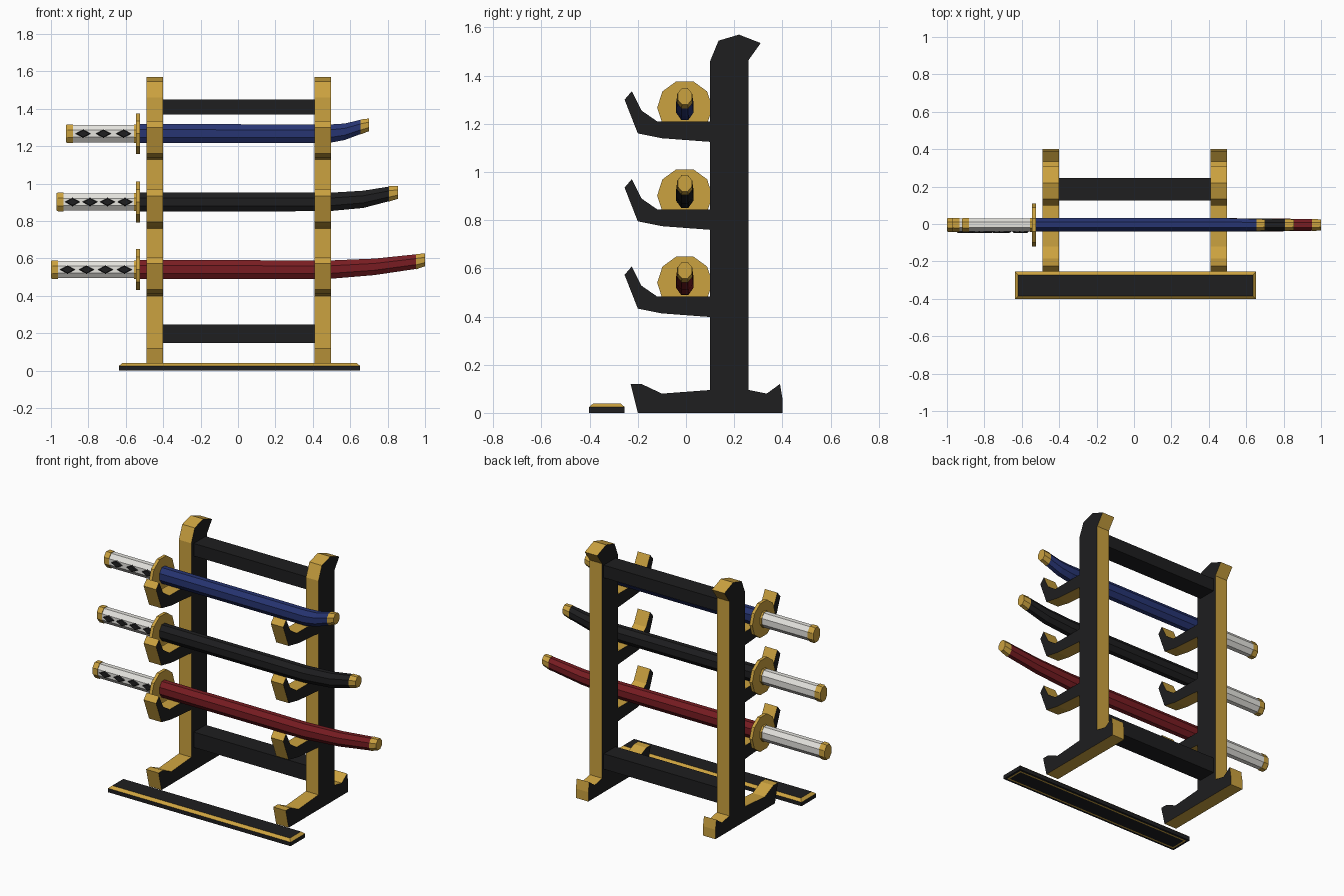
import bpy, bmesh, math
from mathutils import Matrix, Vector

if "Cube" in bpy.data.objects:
    bpy.data.objects.remove(bpy.data.objects["Cube"])


def mat(name, rgb):
    m = bpy.data.materials.new(name)
    m.diffuse_color = (*rgb, 1)
    m.use_nodes = True
    m.node_tree.nodes["Principled BSDF"].inputs["Base Color"].default_value = m.diffuse_color
    return m


GOLD = mat("gold", (0.60, 0.36, 0.05))
BLACK = mat("black lacquer", (0.013, 0.013, 0.014))
WHITE = mat("white wrap", (0.78, 0.77, 0.73))
BLUE = mat("blue lacquer", (0.02, 0.035, 0.17))
RED = mat("red lacquer", (0.19, 0.012, 0.016))
YC = -0.005  # sword axis


def finish(bm, name, mats):
    bmesh.ops.recalc_face_normals(bm, faces=bm.faces)
    me = bpy.data.meshes.new(name)
    bm.to_mesh(me)
    bm.free()
    for m in mats:
        me.materials.append(m)
    ob = bpy.data.objects.new(name, me)
    bpy.context.collection.objects.link(ob)
    return ob


def box(name, x, y, z, m):
    bm = bmesh.new()
    size = (x[1] - x[0], y[1] - y[0], z[1] - z[0])
    mid = (sum(x) / 2, sum(y) / 2, sum(z) / 2)
    bmesh.ops.create_cube(bm, size=1, matrix=Matrix.Translation(mid) @ Matrix.Diagonal((*size, 1)))
    return finish(bm, name, [m])


def loft(name, rings, mats, sides=8, slots=None):
    """Skin polygon sections along x; each ring is (x, z, half_y, half_z)."""
    bm = bmesh.new()
    loops = []
    for x, z, ry, rz in rings:
        k = 1 / math.cos(math.pi / sides)
        angs = [(i + 0.5) * math.tau / sides + (math.pi / 2 if sides == 10 else 0) for i in range(sides)]
        loops.append([bm.verts.new((x, YC + ry * k * math.cos(a), z + rz * k * math.sin(a))) for a in angs])
    for s, (a, b) in enumerate(zip(loops, loops[1:])):
        for i in range(sides):
            j = (i + 1) % sides
            bm.faces.new((a[i], a[j], b[j], b[i])).material_index = slots[s] if slots else 0
    bm.faces.new(loops[0]).material_index = slots[0] if slots else 0
    bm.faces.new(loops[-1]).material_index = slots[-1] if slots else 0
    return finish(bm, name, mats)


SWORD_Z = [1.267, 0.902, 0.54]

# Side frames: one profile with feet, hooks and curled top
profile = [(-0.20, 0), (-0.23, 0.12), (-0.185, 0.12), (-0.10, 0.08), (0.10, 0.095)]
hook = [(0.10, -0.142), (-0.10, -0.127), (-0.20, -0.107), (-0.255, 0.033),
        (-0.225, 0.068), (-0.185, -0.012), (-0.12, -0.057), (0.10, -0.057)]
for zc in reversed(SWORD_Z):
    profile += [(y, zc + dz) for y, dz in hook]
profile += [(0.10, 1.46), (0.135, 1.545), (0.22, 1.57), (0.31, 1.535), (0.26, 1.465),
            (0.26, 0.095), (0.335, 0.08), (0.39, 0.12), (0.40, 0.06), (0.40, 0)]
for name, x in (("left_frame", -0.488), ("right_frame", 0.41)):
    bm = bmesh.new()
    face = bm.faces.new([bm.verts.new((x, y, z)) for y, z in profile])
    ext = bmesh.ops.extrude_face_region(bm, geom=[face], use_keep_orig=True)
    moved = [v for v in ext["geom"] if isinstance(v, bmesh.types.BMVert)]
    bmesh.ops.translate(bm, verts=moved, vec=(0.088, 0, 0))
    bm.normal_update()
    for f in bm.faces:
        f.material_index = 1 if len(f.verts) > 4 else 0
    finish(bm, name, [GOLD, BLACK])

# Cross bars
box("top_bar", (-0.405, 0.415), (0.125, 0.245), (1.37, 1.45), BLACK)
box("lower_bar", (-0.405, 0.415), (0.125, 0.245), (0.148, 0.246), BLACK)

# Front plaque: black slab, gold sloped rim, black top and gold inlay underneath
bm = bmesh.new()
levels = []
for z, inset in ((0, 0), (0.025, 0), (0.04, 0.018)):
    x0, x1, y0, y1 = -0.637 + inset, 0.653 - inset, -0.402 + inset, -0.255 - inset
    levels.append([bm.verts.new((x, y, z)) for x, y in ((x0, y0), (x1, y0), (x1, y1), (x0, y1))])
for s in range(2):
    for i in range(4):
        j = (i + 1) % 4
        f = bm.faces.new((levels[s][i], levels[s][j], levels[s + 1][j], levels[s + 1][i]))
        f.material_index = s
bottom = bm.faces.new(levels[0][::-1])
bm.faces.new(levels[2])
bm.normal_update()
bmesh.ops.inset_region(bm, faces=[bottom], thickness=0.02)
ring = bmesh.ops.inset_region(bm, faces=[bottom], thickness=0.015)
for f in ring["faces"]:
    f.material_index = 1
finish(bm, "front_plaque", [BLACK, GOLD])

# Swords: name, colour, handle end, diamond count, scabbard sections past the rack (x, dz, ry, rz)
swords = [
    ("upper", BLUE, -0.92, 3, [(0.57, 0.01, 0.035, 0.044), (0.655, 0.036, 0.031, 0.038), (0.70, 0.047, 0.029, 0.034)]),
    ("middle", BLACK, -0.97, 4, [(0.67, 0.014, 0.035, 0.046), (0.808, 0.043, 0.031, 0.039), (0.855, 0.051, 0.029, 0.034)]),
    ("lower", RED, -1.0, 4, [(0.73, 0.015, 0.035, 0.044), (0.953, 0.043, 0.031, 0.039), (1.0, 0.052, 0.029, 0.034)]),
]
for (name, colour, end, count, tip), zc in zip(swords, SWORD_Z):
    # Curved scabbard body
    body = [(-0.53, zc, 0.036, 0.051), (0.27, zc, 0.036, 0.05), (0.49, zc, 0.036, 0.049)]
    curve = [(x, zc + dz, ry, rz) for x, dz, ry, rz in tip]
    loft(name + "_scabbard", body + curve[:2], [colour])

    # Gold scabbard cap
    x, z, ry, rz = curve[1]
    loft(name + "_scabbard_cap", [(x, z, ry + 0.002, rz + 0.002), curve[2]], [GOLD])

    # Guard disc
    loft(name + "_guard", [(-0.545, zc, 0.109, 0.109), (-0.525, zc, 0.109, 0.109)], [GOLD], sides=10)

    # Handle, collar and pommel
    loft(name + "_handle", [(end + 0.035, zc, 0.035, 0.046), (-0.54, zc, 0.035, 0.046)], [WHITE])
    loft(name + "_collar", [(-0.557, zc, 0.037, 0.049), (-0.54, zc, 0.037, 0.049)], [GOLD])
    loft(name + "_pommel", [(end, zc, 0.034, 0.046), (end + 0.008, zc, 0.038, 0.050),
                            (end + 0.038, zc, 0.038, 0.050)], [GOLD])

    # Diamonds along the front of the handle
    bm = bmesh.new()
    start, stop = end + 0.038, -0.557
    pitch = (stop - start) / count
    for i in range(count):
        place = Matrix.Translation((start + pitch * (i + 0.5), YC - 0.037, zc))
        shape = place @ Matrix.Diagonal((0.044, 1, 0.024, 1)) @ Matrix.Rotation(math.pi / 2, 4, 'X')
        turn = shape @ Matrix.Rotation(0, 4, 'Z')
        bmesh.ops.create_cone(bm, cap_ends=True, segments=4, radius1=1, radius2=0.75, depth=0.01, matrix=turn)
    finish(bm, name + "_handle_diamonds", [BLACK])
